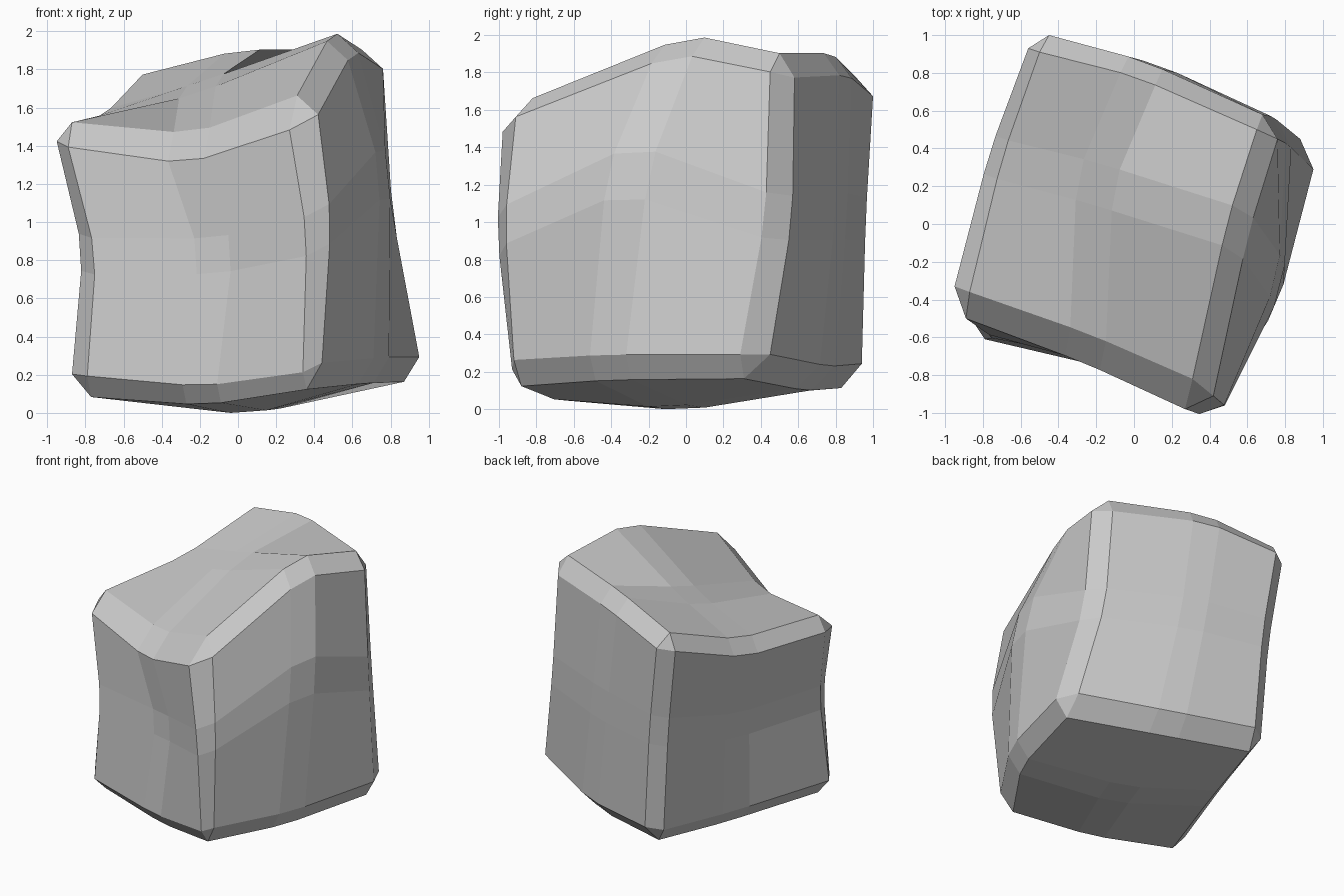
import bpy, bmesh
from itertools import product
from mathutils import Vector

if "Cube" in bpy.data.objects:
    bpy.data.objects.remove(bpy.data.objects["Cube"])

# Each chamfered corner (right, back, top bits): its point on the side, front/back and cap face
CORNERS = {
    (0, 0, 0): ((-.87, -.49, .21), (-.79, -.61, .20), (-.77, -.50, .09)),
    (1, 0, 0): ((.44, -.92, .27), (.34, -.93, .22), (.36, -.88, .13)),
    (0, 1, 0): ((-.42, .87, .23), (-.31, .94, .25), (-.35, .83, .12)),
    (1, 1, 0): ((.95, .29, .30), (.88, .45, .30), (.87, .31, .17)),
    (0, 0, 1): ((-.95, -.33, 1.43), (-.89, -.50, 1.40), (-.87, -.36, 1.53)),
    (1, 0, 1): ((.42, -.91, 1.57), (.27, -.98, 1.49), (.31, -.82, 1.67)),
    (0, 1, 1): ((-.56, .93, 1.66), (-.45, 1.0, 1.68), (-.50, .91, 1.78)),
    (1, 1, 1): ((.76, .45, 1.81), (.68, .58, 1.78), (.65, .50, 1.91)),
}
# How far the middle of each block edge bows: (edge axis, the two other bits)
BOW = {
    (0, 0, 0): (-.02, .03, -.055), (0, 0, 1): (-.01, .025, -.115),
    (0, 1, 0): (-.05, .08, -.035), (0, 1, 1): (-.10, .08, .05),
    (1, 0, 0): (.03, 0, -.03), (1, 0, 1): (-.025, .015, -.08),
    (1, 1, 0): (.035, -.15, .01), (1, 1, 1): (.0, .10, .175),
    (2, 0, 0): (.085, -.045, -.02), (2, 1, 0): (.05, -.045, .025),
    (2, 0, 1): (.02, -.01, 0), (2, 1, 1): (-.03, .04, -.07),
}
# Extra bulge or dip in the middle of a face: (face axis, side)
BULGE = {(0, 1): (.08, -.07, .13), (1, 0): (.04, .05, .04),
         (2, 0): (0, 0, -.06), (2, 1): (-.08, 0, -.05)}
STEPS = (0, .46, .62, 1)


def bits(axis, value, rest):
    """Put value at position axis and the other two values around it."""
    out = list(rest)
    out.insert(axis, value)
    return tuple(out)


def bow(face, side, along, other):
    """Bow of the face's border that runs along one axis, at 'other' on the remaining one."""
    third = 3 - face - along
    key = {face: side, third: other}
    return Vector(BOW[(along,) + tuple(key[k] for k in sorted(key))])


bm = bmesh.new()
grid = {}

# Six faces of the block, each a bent 3 x 3 patch
for a, s in product(range(3), range(2)):
    b, c = [k for k in range(3) if k != a]
    for i, j in product(range(4), repeat=2):
        u, v = STEPS[i], STEPS[j]
        p = Vector()
        for m, n in product(range(2), repeat=2):
            w = (u if m else 1 - u) * (v if n else 1 - v)
            p += w * Vector(CORNERS[bits(a, s, (m, n))][a])
        inside_u, inside_v = i in (1, 2), j in (1, 2)
        if inside_u:
            p += bow(a, s, b, 0).lerp(bow(a, s, b, 1), v)
        if inside_v:
            p += bow(a, s, c, 0).lerp(bow(a, s, c, 1), u)
        if inside_u and inside_v:
            p += Vector(BULGE.get((a, s), (0, 0, 0)))
        grid[a, s, i, j] = bm.verts.new(p)
    for i, j in product(range(3), repeat=2):
        bm.faces.new([grid[a, s, i + x, j + y]
                      for x, y in ((0, 0), (1, 0), (1, 1), (0, 1))])


def on_face(face, pos):
    """Vertex of a face at a block position given as 0..3 on each axis."""
    rest = [pos[k] for k in range(3) if k != face]
    return grid[face, pos[face] // 3, rest[0], rest[1]]


# Chamfer strips along the twelve edges
for d in range(3):
    f, g = [k for k in range(3) if k != d]
    for rest in product((0, 3), repeat=2):
        for t in range(3):
            p, q = bits(d, t, rest), bits(d, t + 1, rest)
            bm.faces.new((on_face(f, p), on_face(f, q), on_face(g, q), on_face(g, p)))

# Corner triangles
for pos in product((0, 3), repeat=3):
    bm.faces.new([on_face(k, pos) for k in range(3)])

bmesh.ops.recalc_face_normals(bm, faces=bm.faces)
low = min(v.co.z for v in bm.verts)
bmesh.ops.translate(bm, verts=bm.verts, vec=(0, 0, -low))

mesh = bpy.data.meshes.new("rock")
bm.to_mesh(mesh)
bm.free()
bpy.context.collection.objects.link(bpy.data.objects.new("rock", mesh))
